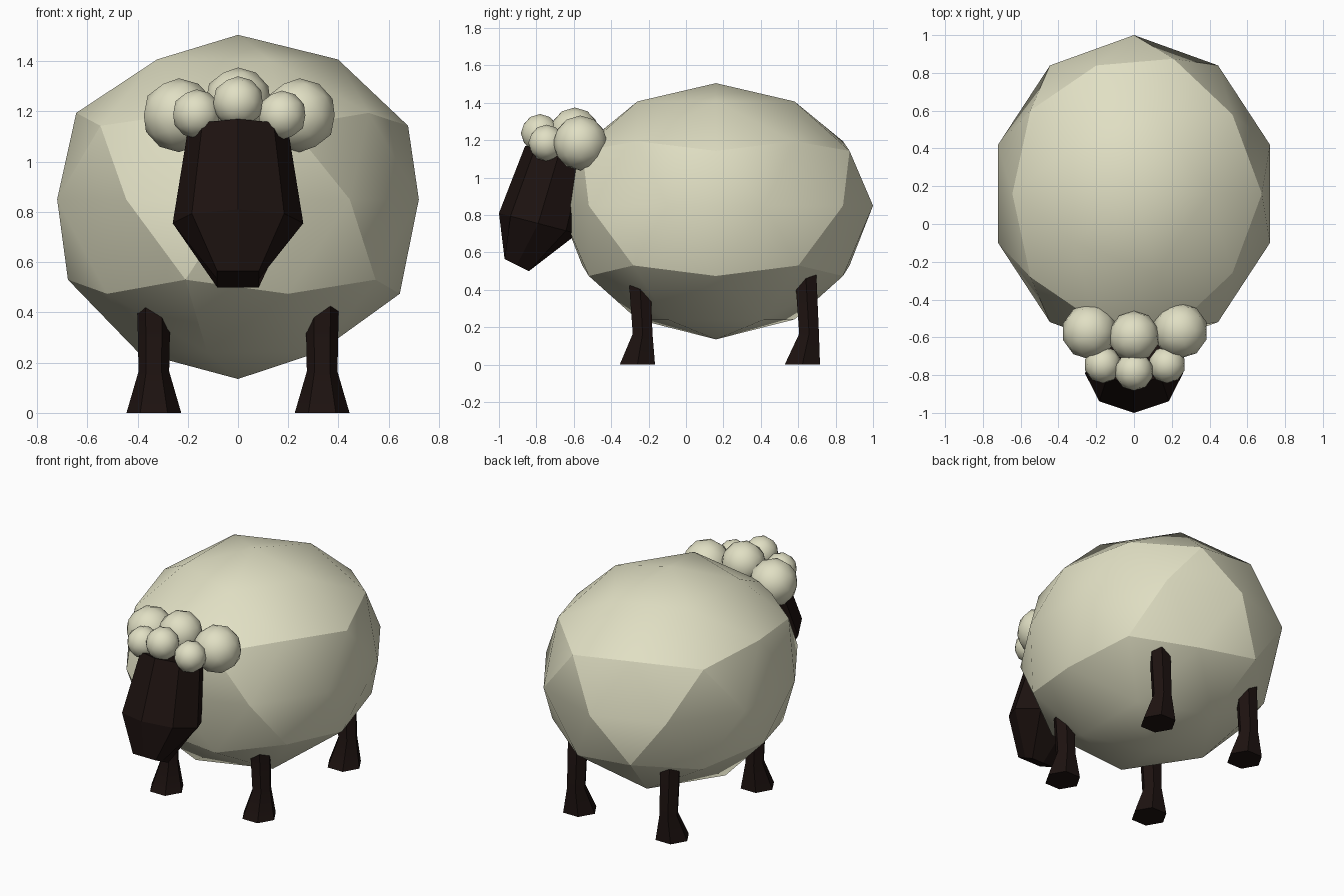
import bpy, bmesh
from math import sin, cos, pi, radians

if "Cube" in bpy.data.objects:
    bpy.data.objects.remove(bpy.data.objects["Cube"])


def material(name, rgb):
    m = bpy.data.materials.new(name)
    m.diffuse_color = (*rgb, 1)
    m.use_nodes = True
    m.node_tree.nodes["Principled BSDF"].inputs["Base Color"].default_value = m.diffuse_color
    return m


WOOL = material("wool", (0.75, 0.74, 0.55))
DARK = material("dark_skin", (0.012, 0.006, 0.005))


def finish(name, bm, mat, angle):
    bmesh.ops.recalc_face_normals(bm, faces=bm.faces[:])
    me = bpy.data.meshes.new(name)
    bm.to_mesh(me)
    bm.free()
    ob = bpy.data.objects.new(name, me)
    bpy.context.collection.objects.link(ob)
    me.materials.append(mat)
    if angle:
        bpy.ops.object.select_all(action='DESELECT')
        ob.select_set(True)
        bpy.context.view_layer.objects.active = ob
        bpy.ops.object.shade_smooth_by_angle(angle=radians(angle))
    return ob


def wool_ball(name, centre, radii, z_low, angle):
    """Faceted ellipsoid; z_low is the radius of the lower half."""
    bm = bmesh.new()
    bmesh.ops.create_icosphere(bm, subdivisions=2, radius=1)
    for v in bm.verts:
        x, y, z = v.co
        v.co = (centre[0] + x * radii[0], centre[1] + y * radii[1],
                centre[2] + z * (radii[2] if z > 0 else z_low))
    return finish(name, bm, WOOL, angle)


def loft(name, rings, mat, angle):
    """Skin a stack of point rings and cap both ends."""
    bm = bmesh.new()
    loops = [[bm.verts.new(p) for p in ring] for ring in rings]
    n = len(loops[0])
    for a, b in zip(loops, loops[1:]):
        for i in range(n):
            j = (i + 1) % n
            bm.faces.new((a[i], a[j], b[j], b[i]))
    bm.faces.new(loops[0])
    bm.faces.new(loops[-1])
    return finish(name, bm, mat, angle)


# Body
wool_ball("body", (0, 0.16, 0.85), (0.757, 0.84, 0.655), 0.715, 22)

# Fleece tufts on the head: x, y, z, radius
tufts = [(-0.235, -0.57, 1.185, 0.147), (0.245, -0.565, 1.185, 0.147),
         (0, -0.595, 1.24, 0.135),
         (-0.165, -0.745, 1.19, 0.098), (0.175, -0.745, 1.185, 0.098),
         (0, -0.78, 1.237, 0.103)]
for i, (x, y, z, r) in enumerate(tufts):
    wool_ball(f"head_tuft_{i + 1}", (x, y, z), (r, r, r), r, 30)


# Head: tilted eight-sided rings given by front point, back point, half width
def head_ring(front, back, half_width, squared):
    pts = []
    for k in range(8):
        c, s = cos(k * pi / 4), sin(k * pi / 4)
        if squared:
            m = max(abs(c), abs(s))
            c, s = c / m, s / m
        t = (1 - c) / 2
        pts.append((half_width * s, front[0] + t * (back[0] - front[0]),
                    front[1] + t * (back[1] - front[1])))
    return pts


loft("head", [head_ring((-0.97, 0.565), (-0.84, 0.5), 0.083, True),
              head_ring((-1.0, 0.81), (-0.58, 0.70), 0.26, False),
              head_ring((-0.86, 1.17), (-0.50, 1.08), 0.20, False)], DARK, 0)


# Legs: six-sided, with the foot flared forward; rows are y, z, radius
def leg(name, x, rows):
    loft(name, [[(x + r * cos(k * pi / 3), y + r * sin(k * pi / 3), z)
                 for k in range(6)] for y, z, r in rows], DARK, 30)


for side, sx in (("left", -1), ("right", 1)):
    leg(f"front_{side}_leg", sx * 0.335,
        [(-0.26, 0, 0.109), (-0.232, 0.165, 0.061), (-0.246, 0.42, 0.066), (-0.246, 0.55, 0.05)])
    leg(f"back_{side}_leg", sx * 0.335,
        [(0.622, 0, 0.109), (0.658, 0.165, 0.061), (0.64, 0.48, 0.066), (0.62, 0.6, 0.05)])
